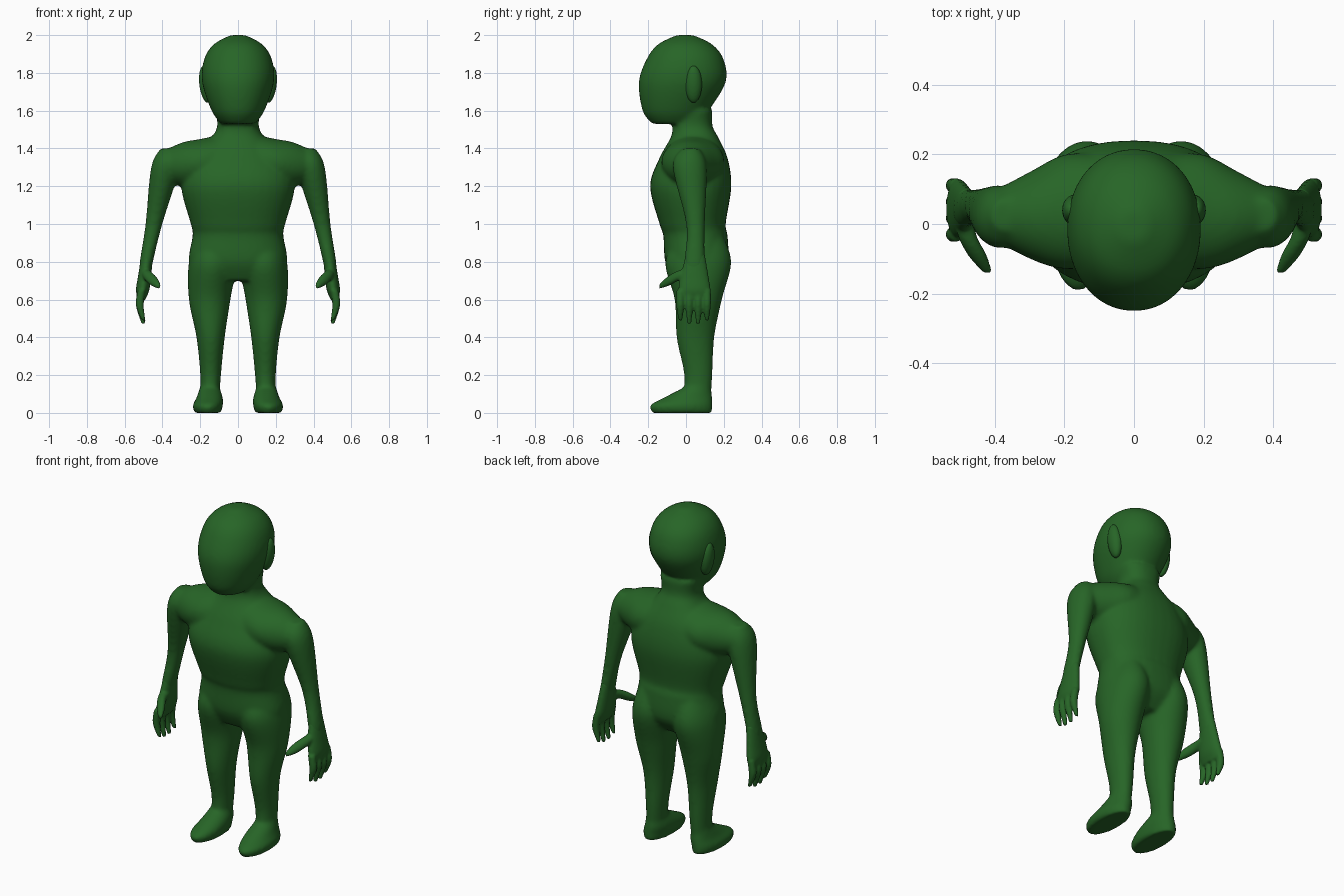
import bpy, bmesh, math
from mathutils import Matrix, Vector

default_cube = bpy.data.objects.get("Cube")
if default_cube:
    bpy.data.objects.remove(default_cube, do_unlink=True)

COLOUR = (.02, .13, .02, 1)
green = bpy.data.materials.new("deep green")
green.use_nodes = True
green.diffuse_color = COLOUR
green.node_tree.nodes["Principled BSDF"].inputs["Base Color"].default_value = COLOUR

# For each loft direction: the index of the lengthwise, first and second cross axis
AXES = {"x": (0, 1, 2), "y": (1, 2, 0), "z": (2, 0, 1)}


def spline(rows, steps=6):
    """Smooth curve through a few rows of section extents."""
    rows = [Vector(row) for row in rows]
    padded = [rows[0]] + rows + [rows[-1]]
    curve = []
    for before, start, end, after in zip(padded, padded[1:], padded[2:], padded[3:]):
        leave, arrive = (end - before) / 2, (after - start) / 2
        for step in range(steps):
            t = step / steps
            ease = t * t * (3 - 2 * t)
            curve.append(start.lerp(end, ease)
                         + leave * t * (1 - t) ** 2
                         - arrive * t * t * (1 - t))
    return curve + [rows[-1]]


def rounded(angle, power):
    """Unit point on a circle that grows boxier as power rises."""
    return [math.copysign(abs(value) ** (2 / power), value)
            for value in (math.cos(angle), math.sin(angle))]


def loft(bm, rows, axis="z", side=1, power=2, segments=36):
    """Closed skin over rows of (position, low, high, low, high)."""
    along, first, second = AXES[axis]
    rings = []
    for position, low_u, high_u, low_v, high_v in spline(rows):
        ring = []
        for k in range(segments):
            u, v = rounded(math.tau * k / segments, power)
            point = Vector()
            point[along] = position
            point[first] = (low_u + high_u + u * (high_u - low_u)) / 2
            point[second] = (low_v + high_v + v * (high_v - low_v)) / 2
            point.x *= side
            ring.append(bm.verts.new(point))
        rings.append(ring)
    faces = [bm.faces.new(rings[0]), bm.faces.new(rings[-1])]
    for ring, following in zip(rings, rings[1:]):
        for k in range(segments):
            faces.append(bm.faces.new((ring[k - 1], ring[k], following[k], following[k - 1])))
    bmesh.ops.recalc_face_normals(bm, faces=faces)


def central_loft(bm, rows, power):
    """Symmetric skin over rows of (height, half width, front, back)."""
    loft(bm, [(z, -half, half, front, back) for z, half, front, back in rows], power=power)


def digit(bm, centres, radius, axis, side):
    """Finger-like tube of even thickness with a tapered tip."""
    rows = [(p, u - radius, u + radius, v - radius, v + radius) for p, u, v in centres]
    p, u, v = centres[-1]
    tip = radius / 2
    rows[-1] = (p, u - tip, u + tip, v - tip, v + tip)
    loft(bm, rows, axis, side, segments=20)


def make(name, bm, voxel, softness):
    """Fuse overlapping shapes into one smooth skin."""
    mesh = bpy.data.meshes.new(name)
    bm.to_mesh(mesh)
    bm.free()
    mesh.materials.append(green)
    obj = bpy.data.objects.new(name, mesh)
    bpy.context.collection.objects.link(obj)
    fuse = obj.modifiers.new("fuse", "REMESH")
    fuse.mode = "VOXEL"
    fuse.voxel_size = voxel
    fuse.use_smooth_shade = True
    soften = obj.modifiers.new("soften", "SMOOTH")
    soften.iterations = softness


body = bmesh.new()

# Head, with the chin pushed forward over the neck
central_loft(body, [(2, .04, -.05, .04), (1.95, .13, -.15, .14), (1.87, .18, -.21, .2),
                    (1.75, .19, -.25, .21), (1.6, .14, -.23, .12),
                    (1.53, .09, -.18, .06)], power=2.1)

# Neck, chest, waist and pelvis
central_loft(body, [(1.6, .12, -.06, .14), (1.52, .11, -.07, .14), (1.46, .14, -.08, .17),
                    (1.35, .25, -.14, .22), (1.2, .3, -.19, .24), (1, .25, -.14, .21),
                    (.94, .24, -.12, .22), (.8, .26, -.11, .22),
                    (.7, .2, -.06, .15)], power=2.3)

for side in (1, -1):
    # Shoulder
    loft(body, [(.1, -.12, .2, 1.2, 1.47), (.2, -.13, .2, 1.2, 1.45),
                (.3, -.1, .15, 1.2, 1.43), (.43, -.03, .08, 1.25, 1.37)], "x", side)
    # Arm
    loft(body, [(1.4, .33, .41, -.02, .07), (1.3, .31, .46, -.07, .11),
                (1, .4, .49, 0, .1), (.8, .45, .52, -.01, .1),
                (.73, .46, .52, -.01, .1)], "z", side)
    # Buttock and leg
    loft(body, [(.95, .05, .21, -.03, .19), (.8, .01, .26, -.11, .24),
                (.6, .04, .26, -.06, .19), (.4, .07, .22, -.05, .15),
                (.2, .09, .2, -.01, .14), (.05, .1, .2, -.02, .13)], "z", side)
    # Foot
    loft(body, [(.14, .1, .2, 0, .13), (.08, .08, .22, -.12, .14),
                (.04, .08, .24, -.19, .14), (0, .09, .23, -.18, .14)], "z", side)

make("body", body, voxel=.011, softness=9)

for name, side in (("left", 1), ("right", -1)):
    # Wrist and palm
    hand = bmesh.new()
    loft(hand, [(.84, .45, .51, 0, .1), (.72, .46, .53, -.03, .12),
                (.65, .47, .54, -.04, .13), (.6, .49, .53, -.03, .12)], "z", side)
    # Four fingers curling inwards, the middle two longest
    for finger in range(4):
        y = -.03 + .047 * finger
        tip = .47 if finger in (1, 2) else .49
        digit(hand, [(.65, .51, y), (.57, .52, y), (tip, .5, y)], .021, "z", side)
    # Thumb reaching forwards
    digit(hand, [(.05, .74, .49), (-.03, .73, .48), (-.09, .7, .45), (-.14, .67, .42)],
          .027, "y", side)
    make(name + "_hand", hand, voxel=.007, softness=4)

    # Ear, leaning outwards at the top
    ear = bmesh.new()
    lean = Matrix.Rotation(.12 * side, 4, "Y")
    place = Matrix.Translation((.17 * side, .04, 1.74))
    shape = Matrix.Diagonal((.035, .045, .1, 1))
    bmesh.ops.create_uvsphere(ear, u_segments=32, v_segments=20, radius=1,
                              matrix=place @ lean @ shape)
    make(name + "_ear", ear, voxel=.007, softness=2)
